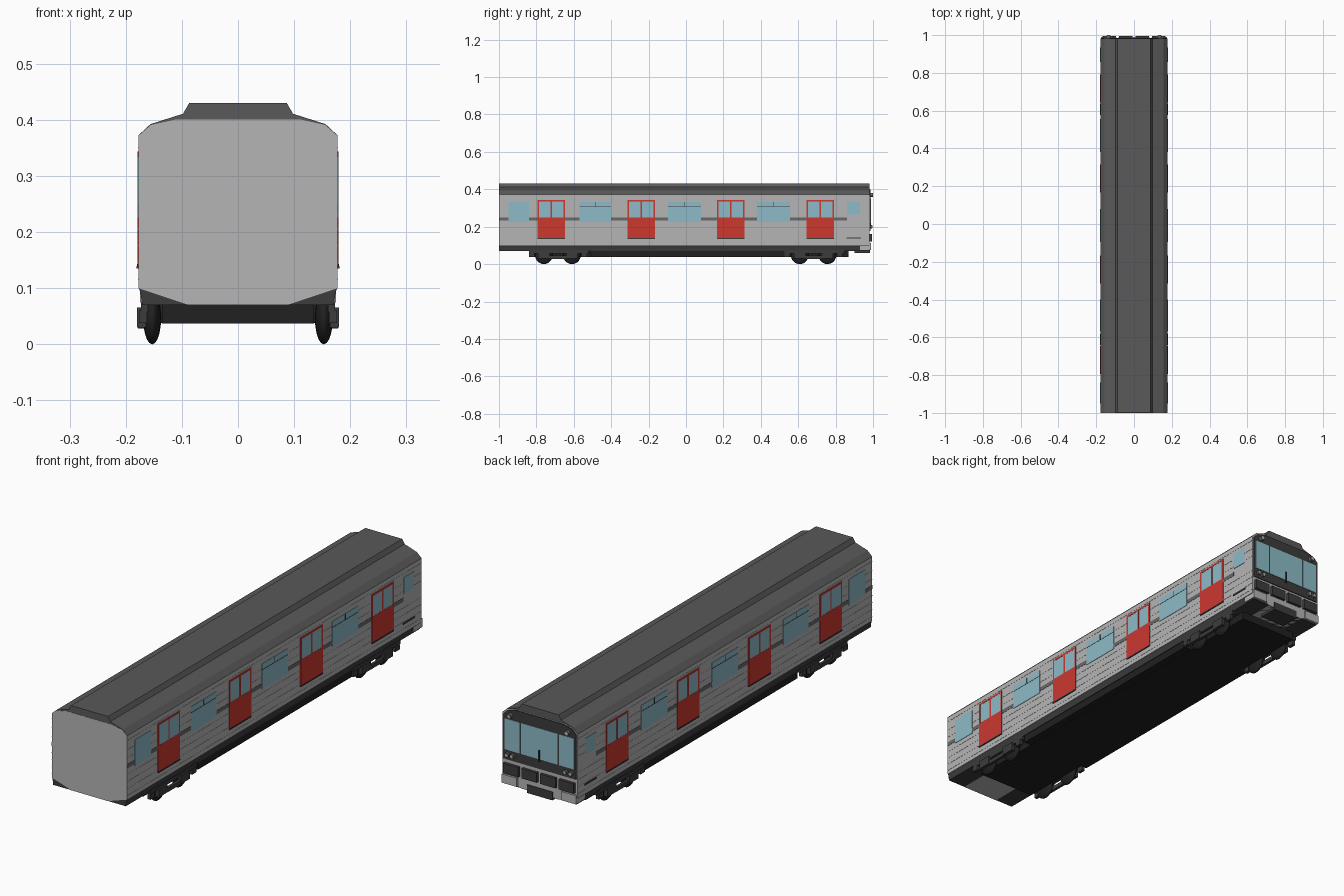
import bpy, bmesh, math
from mathutils import Matrix

if "Cube" in bpy.data.objects:
    bpy.data.objects.remove(bpy.data.objects["Cube"])


def material(name, r, g, b):
    m = bpy.data.materials.new(name)
    m.diffuse_color = (r, g, b, 1)
    m.use_nodes = True
    m.node_tree.nodes["Principled BSDF"].inputs["Base Color"].default_value = m.diffuse_color
    return m


SILVER = material("silver", 0.46, 0.46, 0.46)
ROOF = material("roof_grey", 0.10, 0.10, 0.10)
DARK = material("dark_grey", 0.045, 0.045, 0.045)
BLACK = material("near_black", 0.015, 0.015, 0.015)
BELT = material("belt_grey", 0.14, 0.14, 0.14)
RED = material("door_red", 0.60, 0.04, 0.03)
GLASS = material("window_blue", 0.27, 0.50, 0.58)


def finish(name, bm, mat):
    bmesh.ops.recalc_face_normals(bm, faces=bm.faces)
    me = bpy.data.meshes.new(name)
    bm.to_mesh(me)
    bm.free()
    me.materials.append(mat)
    ob = bpy.data.objects.new(name, me)
    bpy.context.collection.objects.link(ob)
    return ob


def box(name, x, y, z, mat):
    bm = bmesh.new()
    bmesh.ops.create_cube(bm, size=1)
    for v in bm.verts:
        for i, (a, b) in enumerate((x, y, z)):
            v.co[i] = a if v.co[i] < 0 else b
    return finish(name, bm, mat)


def side_box(name, x0, x1, y, z, mat):
    """Same box on both sides of the car."""
    box(name + "_right", (x0, x1), y, z, mat)
    box(name + "_left", (-x1, -x0), y, z, mat)


def extrude(name, half, y0, y1, mat):
    """Mirror a half section (x, z) and run it along the car."""
    pts = half + [(-x, z) for x, z in reversed(half)]
    bm = bmesh.new()
    f = bm.faces.new([bm.verts.new((x, y0, z)) for x, z in pts])
    ext = bmesh.ops.extrude_face_region(bm, geom=[f])
    for v in ext["geom"]:
        if isinstance(v, bmesh.types.BMVert):
            v.co.y = y1
    return finish(name, bm, mat)


def disc(name, x, y, z, r, depth, mat):
    bm = bmesh.new()
    bmesh.ops.create_cone(bm, cap_ends=True, segments=12, radius1=r, radius2=r, depth=depth,
                          matrix=Matrix.Translation((x, y, z)) @ Matrix.Rotation(math.pi / 2, 4, 'X'))
    return finish(name, bm, mat)


W = 0.177
BACK = 0.982

# Body shell, roof and lower skirt
extrude("body_shell", [(0.087, 0.07), (W, 0.10), (W, 0.372), (0.155, 0.391), (0.11, 0.401)], -1, BACK, SILVER)
extrude("roof", [(0.08, 0.398), (0.15, 0.385), (0.1765, 0.371), (0.178, 0.372), (0.156, 0.3925),
                 (0.098, 0.411), (0.087, 0.43)], -0.999, BACK - 0.001, ROOF)
extrude("skirt", [(0.171, 0.07), (0.174, 0.094), (W, 0.10)], -0.999, BACK - 0.002, DARK)

# Side ribs and belt band
for i, z in enumerate((0.115, 0.145, 0.175, 0.205, 0.275, 0.31, 0.35)):
    side_box(f"side_rib_{i}", W - 0.002, W + 0.0008, (-1, BACK), (z, z + 0.002), SILVER)
side_box("belt_band", W - 0.002, W + 0.001, (-1, 0.86), (0.233, 0.25), BELT)

# Twin-leaf doors
for i, y in enumerate((-0.72, -0.24, 0.24, 0.718)):
    n = f"door_{i}"
    h = 0.074
    side_box(n + "_lower_panel", W - 0.002, 0.1795, (y - h, y + h), (0.14, 0.25), RED)
    side_box(n + "_top_rail", W - 0.002, 0.1795, (y - h, y + h), (0.336, 0.344), RED)
    for k, o in enumerate((-h + 0.004, 0, h - 0.004)):
        side_box(f"{n}_post_{k}", W - 0.002, 0.1795, (y + o - 0.004, y + o + 0.004), (0.25, 0.336), RED)
    side_box(n + "_glass", W - 0.002, 0.1788, (y - h + 0.004, y + h - 0.004), (0.25, 0.336), GLASS)
    side_box(n + "_step", W - 0.002, 0.181, (y - h, y + h), (0.135, 0.14), DARK)

# Side windows with opening top lights
for i, (a, b, z0, z1) in enumerate(((-0.95, -0.84, 0.225, 0.335), (-0.57, -0.40, 0.225, 0.332),
                                    (-0.095, 0.08, 0.225, 0.332), (0.38, 0.555, 0.225, 0.332),
                                    (0.86, 0.93, 0.265, 0.335))):
    side_box(f"window_{i}", W - 0.002, 0.1788, (a, b), (z0, z1), GLASS)
    if 0 < i < 4:
        m = (a + b) / 2
        side_box(f"window_bar_{i}", W, 0.1793, (a, b), (0.305, 0.308), DARK)
        side_box(f"window_divider_{i}", W, 0.1793, (m - 0.0015, m + 0.0015), (0.308, 0.332), DARK)
side_box("cab_step", W - 0.002, 0.18, (0.857, 0.935), (0.136, 0.143), DARK)

# Cab face: dark mask, three-part windscreen, lights
extrude("cab_mask", [(0.172, 0.178), (0.172, 0.368), (0.152, 0.388), (0.108, 0.398)], BACK - 0.002, 0.986, DARK)
for n, a, b in (("centre", -0.086, 0.086), ("right", 0.093, 0.164), ("left", -0.164, -0.093)):
    box("windscreen_" + n, (a, b), (0.98, 0.988), (0.22, 0.352), GLASS)
for s in (-1, 1):
    disc("top_light", s * 0.135, 0.99, 0.37, 0.011, 0.018, BELT)
    disc("top_light_lens", s * 0.135, 0.992, 0.37, 0.007, 0.016, SILVER)
    for x in (0.125, 0.15):
        disc("head_light", s * x, 0.988, 0.2, 0.010, 0.014, BELT)
        disc("head_light_lens", s * x, 0.99, 0.2, 0.006, 0.012, SILVER)
box("wiper", (-0.003, 0.003), (0.985, 0.99), (0.21, 0.26), BLACK)

# Cab bumper boxes and corner valances
for i, x in enumerate((-0.131, -0.044, 0.044, 0.131)):
    box(f"bumper_box_{i}", (x - 0.036, x + 0.036), (0.975, 0.994), (0.12, 0.162), DARK)
side_box("corner_valance", 0.105, 0.175, (0.93, 0.99), (0.075, 0.112), SILVER)
box("coupler", (-0.06, 0.06), (0.90, 0.985), (0.06, 0.095), DARK)

# Underframe: wide centre, narrow over the bogies
box("underframe_centre", (-0.168, 0.168), (-0.51, 0.53), (0.038, 0.075), BLACK)
box("underframe_long", (-0.135, 0.135), (-0.83, 0.87), (0.037, 0.075), BLACK)

# Bogies with wheels, axle boxes and side frames
for b, (yc, wheels) in enumerate(((-0.685, (-0.76, -0.61)), (0.682, (0.608, 0.756)))):
    n = f"bogie_{b}"
    side_box(n + "_top_beam", 0.160, 0.173, (yc - 0.155, yc + 0.165), (0.058, 0.075), DARK)
    side_box(n + "_low_beam", 0.166, 0.178, (yc - 0.045, yc + 0.045), (0.028, 0.045), DARK)
    for k, e in enumerate((-1, 1)):
        y0 = yc + e * 0.14
        side_box(f"{n}_end_{k}", 0.162, 0.176, (y0 - 0.015, y0 + 0.015), (0.038, 0.06), DARK)
    for k, wy in enumerate(wheels):
        side_box(f"{n}_axle_box_{k}", 0.160, 0.180, (wy - 0.03, wy + 0.03), (0.03, 0.066), DARK)
        box(f"{n}_axle_{k}", (-0.15, 0.15), (wy - 0.008, wy + 0.008), (0.039, 0.055), BLACK)
        for s in (-1, 1):
            bm = bmesh.new()
            bmesh.ops.create_uvsphere(bm, u_segments=16, v_segments=10, radius=1, matrix=Matrix.Translation(
                (s * 0.153, wy, 0.047)) @ Matrix.Diagonal((0.016, 0.047, 0.047, 1)))
            for f in bm.faces:
                f.smooth = True
            finish(f"{n}_wheel_{k}", bm, BLACK)
